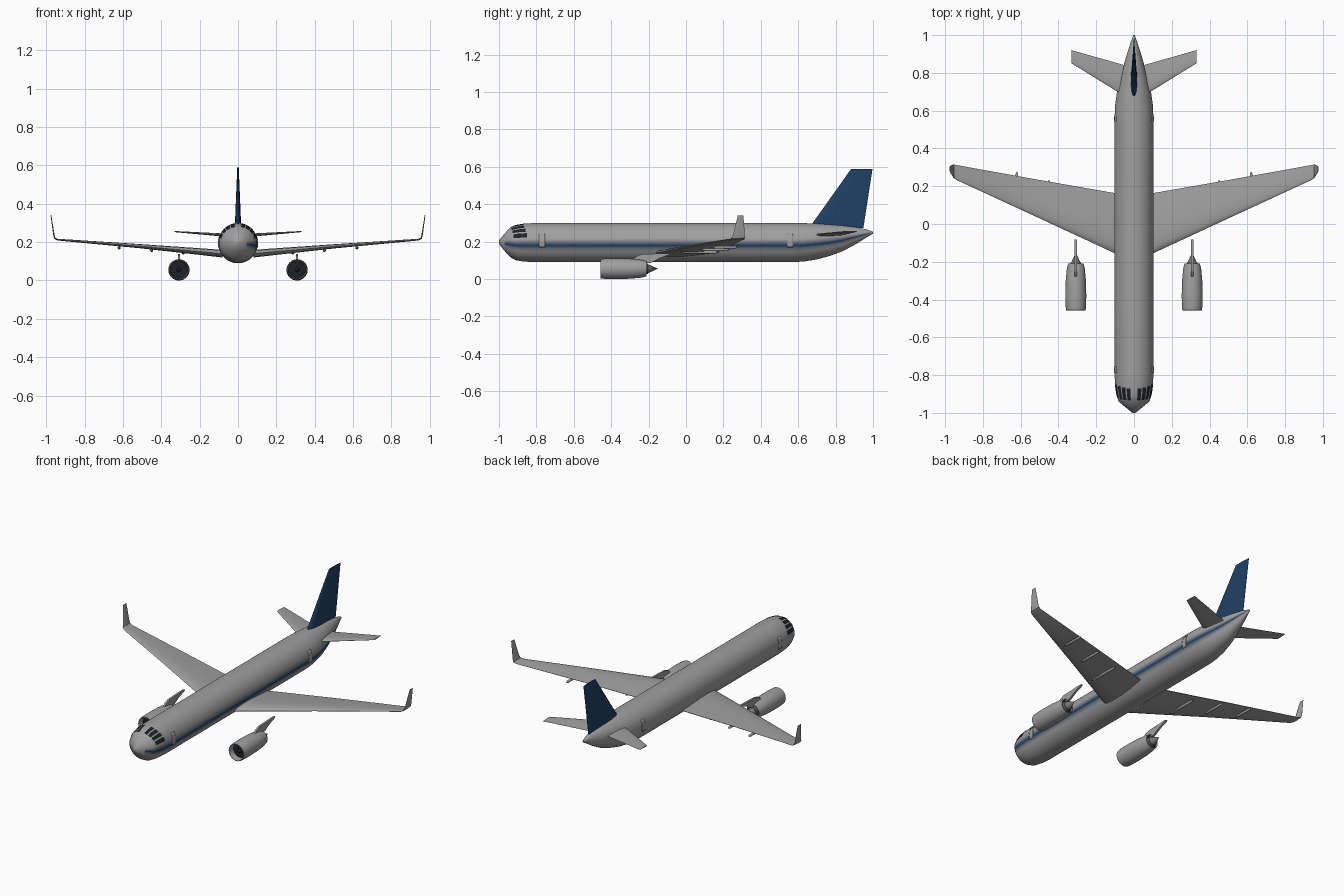
import bpy, bmesh, math
from mathutils import Vector as V

if "Cube" in bpy.data.objects:
    bpy.data.objects.remove(bpy.data.objects["Cube"])


def material(name, col):
    m = bpy.data.materials.new(name)
    m.diffuse_color = (*col, 1)
    m.use_nodes = True
    m.node_tree.nodes["Principled BSDF"].inputs["Base Color"].default_value = m.diffuse_color
    return m


G, B = V((.35, .35, .35)), V((.014, .052, .13))
GREY = material("body_grey", G)
BLUE = material("navy_blue", B)
DARK = material("dark_glass", (0.012, 0.016, 0.022))
METAL = material("exhaust_metal", (0.18, 0.18, 0.18))
FADES = [material(f"stripe_{i}", G.lerp(B, i / 6)) for i in range(1, 7)]


def finish(bm, name, mats=(GREY,), mirror=False, angle=35):
    bmesh.ops.recalc_face_normals(bm, faces=bm.faces)
    me = bpy.data.meshes.new(name)
    bm.to_mesh(me)
    bm.free()
    for m in mats:
        me.materials.append(m)
    ob = bpy.data.objects.new(name, me)
    bpy.context.collection.objects.link(ob)
    bpy.ops.object.select_all(action='DESELECT')
    ob.select_set(True)
    bpy.context.view_layer.objects.active = ob
    bpy.ops.object.shade_smooth_by_angle(angle=math.radians(angle))
    if mirror:
        ob.modifiers.new("mirror", 'MIRROR')
    return ob


def loft(rings, caps=True):
    """Skin closed rings of equal length."""
    bm = bmesh.new()
    vs = [[bm.verts.new(p) for p in r] for r in rings]
    n = len(rings[0])
    for a, b in zip(vs, vs[1:]):
        for i in range(n):
            j = (i + 1) % n
            bm.faces.new((a[i], a[j], b[j], b[i]))
    if caps:
        bm.faces.new(vs[0])
        bm.faces.new(vs[-1])
    return bm


def foil(le, chord, thick, normal):
    """Wing section ring running back along +y from the leading edge."""
    ts = [0, .03, .1, .25, .45, .7, 1]
    hs = [0, .45, .8, 1, .93, .55, .06]
    up = list(zip(ts, hs))
    pts = up + [(t, -h) for t, h in reversed(up[1:])]
    return [V(le) + V((0, t * chord, 0)) + V(normal).normalized() * h * thick / 2 for t, h in pts]


def lathe(name, prof, x, z, mats=(GREY,), mirror=True, n=32):
    """Turn an (r, y) profile about an axis parallel to y."""
    rings = [[(x + r * math.sin(i * math.tau / n), y, z + r * math.cos(i * math.tau / n))
              for i in range(n)] for r, y in prof]
    bm = loft(rings, False)
    bmesh.ops.remove_doubles(bm, verts=bm.verts, dist=1e-5)
    return finish(bm, name, mats, mirror)


# Fuselage sections: y, top z, bottom z, half width
SEC = [(-1, .207, .187, .008), (-.97, .243, .150, .045), (-.94, .276, .117, .081),
       (-.91, .289, .101, .092), (-.87, .296, .094, .099), (-.8, .300, .090, .103),
       (.56, .300, .090, .103), (.63, .299, .094, .100), (.70, .297, .105, .090),
       (.77, .293, .124, .074), (.84, .287, .150, .055), (.91, .277, .188, .034),
       (.96, .267, .219, .018), (1, .254, .243, .004)]


def hull(y, deg, off=0.0):
    """Point on the fuselage skin, angle measured from the top towards +x."""
    for a, b in zip(SEC, SEC[1:]):
        if y <= b[0]:
            break
    f = (y - a[0]) / (b[0] - a[0])
    t, lo, w = (p + (q - p) * f for p, q in zip(a[1:], b[1:]))
    s, c = math.sin(math.radians(deg)), math.cos(math.radians(deg))
    return V(((w + off) * s, y, (t + lo) / 2 + ((t - lo) / 2 + off) * c))


N = 120
bm = loft([[hull(s[0], i * 360 / N) for i in range(N)] for s in SEC])
# Stripe along the right flank, fading out above and below
for i, f in enumerate(bm.faces):
    d = abs(i % N + .5 - 33)
    if N <= i < N * (len(SEC) - 1) and d < 6:
        f.material_index = 6 - int(d)
finish(bm, "fuselage", [GREY] + FADES, angle=45)


def patches(name, boxes, mats=(GREY,)):
    """Thin panels lying on the fuselage skin: y0, y1, angle0, angle1."""
    bm = bmesh.new()
    for y0, y1, a0, a1 in boxes:
        g = [[bm.verts.new(hull(y0 + (y1 - y0) * i / 6, a0 + (a1 - a0) * j / 6, .002))
              for j in range(7)] for i in range(7)]
        for i in range(6):
            for j in range(6):
                bm.faces.new((g[i][j], g[i][j + 1], g[i + 1][j + 1], g[i + 1][j]))
    return finish(bm, name, mats, True)


patches("cockpit_windows", [(-.935, -.87, 11, 23), (-.932, -.865, 27, 40),
                            (-.928, -.858, 44, 56), (-.922, -.85, 61, 75)], [DARK])
doors = patches("doors", [(-.785, -.755, 64, 104), (.542, .572, 64, 104)])
doors.modifiers.new("thickness", 'SOLIDIFY').thickness = .004

# Wing with upturned winglet
finish(loft([foil((.08, -.165, .140), .325, .040, (0, 0, 1)),
             foil((.50, .030, .178), .203, .022, (0, 0, 1)),
             foil((.94, .233, .213), .079, .009, (0, 0, 1)),
             foil((.955, .243, .220), .072, .008, (-1, 0, 1)),
             foil((.960, .252, .238), .062, .007, (-1, 0, .15)),
             foil((.975, .277, .340), .030, .004, (-1, 0, .15))]), "wing", mirror=True)

# Tailplane and fin
finish(loft([foil((.03, .665, .234), .17, .018, (0, 0, 1)),
             foil((.33, .850, .255), .07, .006, (0, 0, 1))]), "tailplane", mirror=True)
finish(loft([foil((0, .655, .272), .293, .034, (1, 0, 0)),
             foil((0, .675, .297), .277, .032, (1, 0, 0)),
             foil((0, .882, .588), .115, .008, (1, 0, 0))]), "tail_fin", [BLUE])

# Flap fairings under the wing
for i, (x, y, z, l) in enumerate([(.285, -.03, .143, .21), (.45, .075, .157, .16), (.62, .135, .170, .145)]):
    lathe(f"flap_fairing_{i + 1}", [(0, y), (.006, y + .02), (.008, y + l / 2),
                                    (.007, y + l * .9), (0, y + l)], x, z, n=12)

# Engines
EX, EZ = .308, .0555
lathe("engine_nacelle", [(.043, -.39), (.046, -.445), (.049, -.458), (.052, -.456), (.0545, -.43),
                         (.0555, -.38), (.0535, -.30), (.048, -.24), (.041, -.21),
                         (.038, -.21), (.038, -.25)], EX, EZ)
lathe("engine_fan", [(0, -.42), (.044, -.42)], EX, EZ, [DARK])
lathe("fan_spinner", [(0, -.445), (.007, -.435), (.012, -.42)], EX, EZ, [DARK])
lathe("exhaust_backing", [(.02, -.225), (.039, -.225)], EX, EZ, [DARK])
lathe("exhaust_core", [(.029, -.25), (.028, -.205), (.024, -.203), (0, -.15)], EX, EZ, [METAL])

# Pylons, thin blades sweeping back from the nacelle
side = [(-.285, .100), (-.265, .122), (-.235, .133), (-.10, .138), (-.083, .136),
        (-.09, .130), (-.14, .112), (-.19, .085), (-.24, .085)]
finish(loft([[(EX + d, y, z) for y, z in side] for d in (-.006, .006)]), "engine_pylon", mirror=True)
